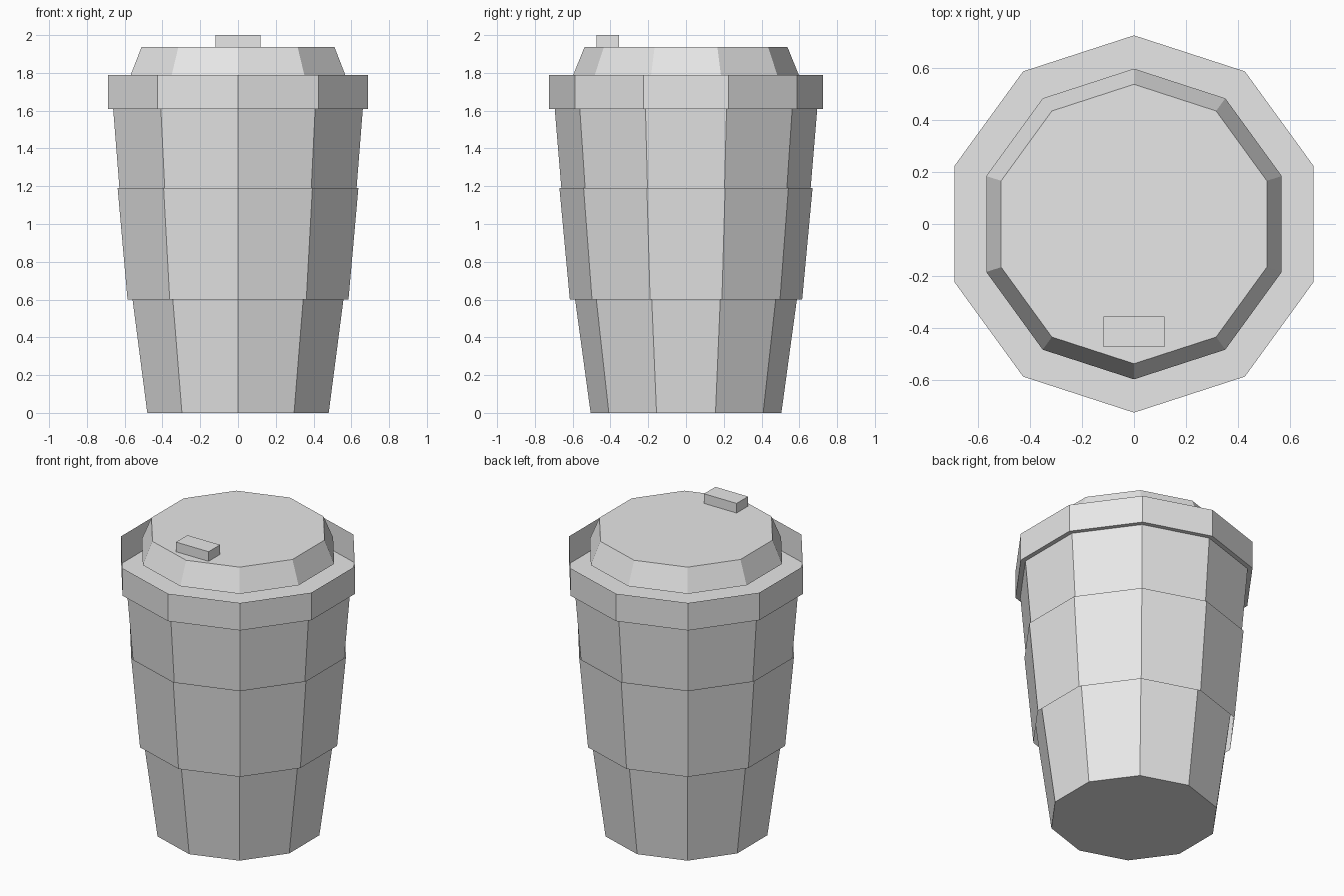
import bpy, bmesh, math

SIDES = 10

cube = bpy.data.objects.get("Cube")
if cube:
    bpy.data.objects.remove(cube, do_unlink=True)

# One plain grey material
grey = bpy.data.materials.new("plain_grey")
grey.use_nodes = True
colour = (0.8, 0.8, 0.8, 1.0)
grey.diffuse_color = colour
grey.node_tree.nodes["Principled BSDF"].inputs["Base Color"].default_value = colour


def finish(name, bm):
    mesh = bpy.data.meshes.new(name)
    bm.to_mesh(mesh)
    bm.free()
    mesh.materials.append(grey)
    obj = bpy.data.objects.new(name, mesh)
    bpy.context.collection.objects.link(obj)
    return obj


def shell(name, profile, cap_bottom=False, cap_top=False):
    """Faceted wall through (radius, height) pairs, with a corner facing front."""
    bm = bmesh.new()
    rings = []
    for radius, z in profile:
        angles = [math.tau * i / SIDES - math.pi / 2 for i in range(SIDES)]
        rings.append([bm.verts.new((radius * math.cos(a), radius * math.sin(a), z))
                      for a in angles])
    for low, high in zip(rings, rings[1:]):
        for i in range(SIDES):
            j = (i + 1) % SIDES
            bm.faces.new((low[i], low[j], high[j], high[i]))
    if cap_bottom:
        bm.faces.new(rings[0][::-1])
    if cap_top:
        bm.faces.new(rings[-1])
    return finish(name, bm)


# Tapered cup body with a closed base
shell("cup_body", [(0.505, 0), (0.587, 0.6), (0.66, 1.19), (0.695, 1.61)], cap_bottom=True)

# Thin open sleeve around the middle
shell("cup_sleeve", [(0.615, 0.6), (0.67, 1.19)])

# Lid: open-topped rim with a floor, and the raised top
shell("lid_rim", [(0.725, 1.61), (0.725, 1.79)], cap_bottom=True)
shell("lid_top", [(0.597, 1.79), (0.537, 1.937)], cap_top=True)

# Small tab over the drinking hole
bm = bmesh.new()
bmesh.ops.create_cube(bm, size=1)
bmesh.ops.scale(bm, vec=(0.236, 0.118, 0.064), verts=bm.verts)
bmesh.ops.translate(bm, vec=(0, -0.414, 1.968), verts=bm.verts)
finish("lid_tab", bm)
